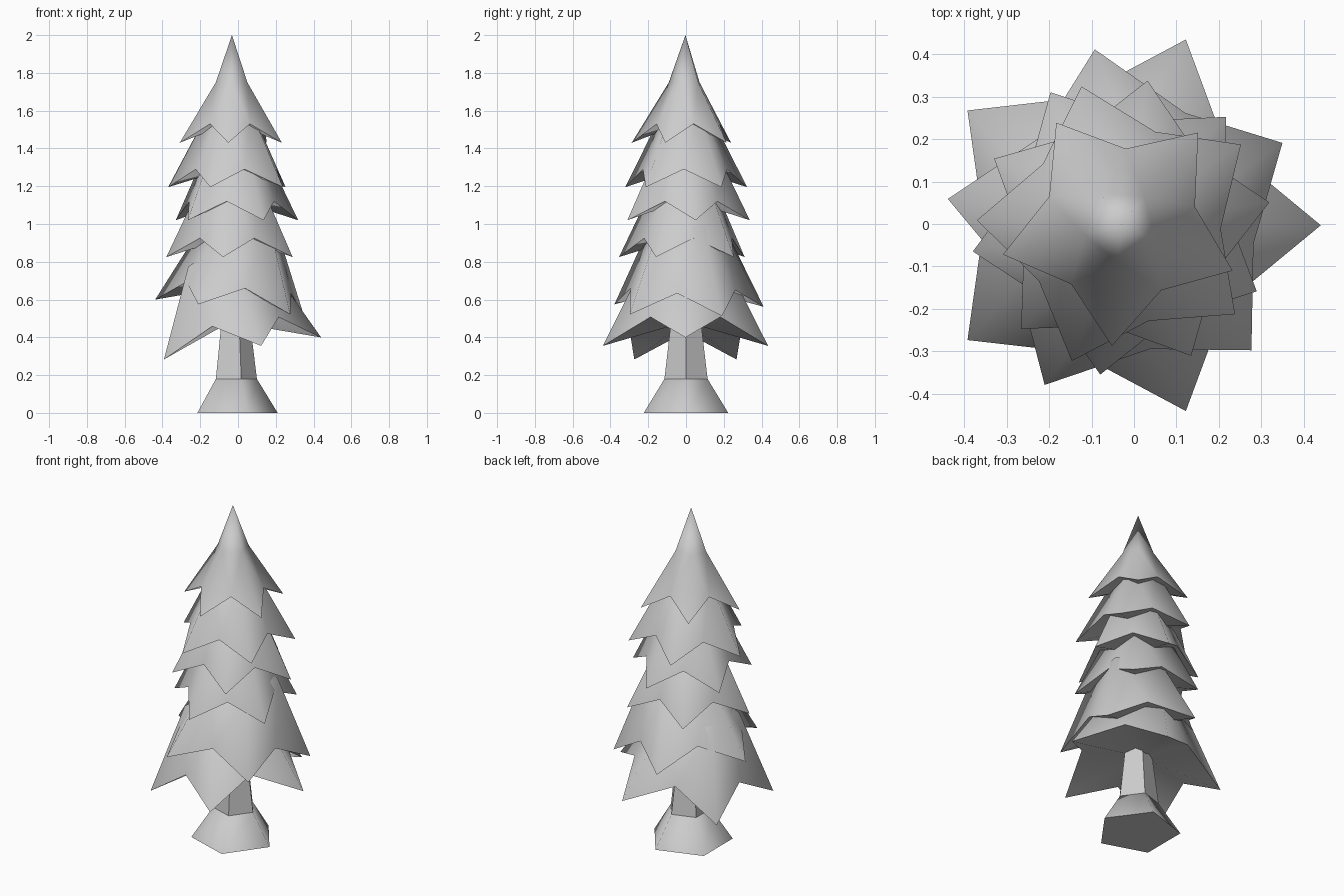
import bpy, bmesh
from math import cos, sin, radians, pi

if "Cube" in bpy.data.objects:
    bpy.data.objects.remove(bpy.data.objects["Cube"])

SIDES = 5


def finish(bm, name, smooth_angle=None):
    bmesh.ops.recalc_face_normals(bm, faces=bm.faces)
    mesh = bpy.data.meshes.new(name)
    bm.to_mesh(mesh)
    bm.free()
    obj = bpy.data.objects.new(name, mesh)
    bpy.context.collection.objects.link(obj)
    if smooth_angle:
        bpy.ops.object.select_all(action='DESELECT')
        obj.select_set(True)
        bpy.context.view_layer.objects.active = obj
        bpy.ops.object.shade_smooth_by_angle(angle=radians(smooth_angle))
    return obj


def foliage(name, cx, tip_z, tip_r, valley_z, ring_z, ring_r, apex_z, turn, tilt):
    """Five-sided cone with a zigzag hem, a closed underside and a slight lean."""
    bm = bmesh.new()

    def vert(r, deg, z):
        a = radians(deg)
        x, y, h = r * cos(a), r * sin(a), z - tip_z
        return bm.verts.new((cx + x - tilt * h, y - 0.003, z + tilt * x))

    # hem valleys lie halfway along each flat side of the cone
    slope = (tip_r - ring_r) / (ring_z - tip_z)
    valley_r = cos(pi / SIDES) * (tip_r - slope * (valley_z - tip_z))
    step = 360 / SIDES
    angles = [turn + i * step for i in range(SIDES)]
    tips = [vert(tip_r, a, tip_z) for a in angles]
    valleys = [vert(valley_r, a + step / 2, valley_z) for a in angles]
    ring = [vert(ring_r, a, ring_z) for a in angles]
    apex = vert(0, 0, apex_z)
    under = vert(0, 0, valley_z + 0.01)
    for i in range(SIDES):
        j = (i + 1) % SIDES
        bm.faces.new((tips[i], valleys[i], ring[i]))
        bm.faces.new((valleys[i], ring[j], ring[i]))
        bm.faces.new((valleys[i], tips[j], ring[j]))
        bm.faces.new((ring[i], ring[j], apex))
        bm.faces.new((under, valleys[i], tips[i]))
        bm.faces.new((under, tips[j], valleys[i]))
    return finish(bm, name, 80)


def prism(name, bottom, top, smooth_angle=None):
    """Tapered five-sided post; each end is (centre x, z, radius)."""
    bm = bmesh.new()
    rings = [[bm.verts.new((cx + r * cos(2 * pi * i / SIDES),
                            r * sin(2 * pi * i / SIDES), z)) for i in range(SIDES)]
             for cx, z, r in (bottom, top)]
    for ring in rings:
        bm.faces.new(ring)
    for i in range(SIDES):
        j = (i + 1) % SIDES
        bm.faces.new((rings[0][i], rings[0][j], rings[1][j], rings[1][i]))
    return finish(bm, name, smooth_angle)


# Trunk with flared foot
prism("trunk_foot", (-0.025, 0, 0.235), (-0.02, 0.18, 0.12), 80)
prism("trunk", (-0.02, 0.18, 0.12), (-0.02, 0.55, 0.075))

# Branch layers, top to bottom:
# centre x, tip z, tip r, valley z, ring z, ring r, apex z, turn, tilt
LAYERS = [
    (-0.032, 1.43, 0.285, 1.53, 1.75, 0.088, 2.00, 50, 0),
    (-0.03, 1.195, 0.34, 1.29, 1.60, 0.125, 1.66, 34, 0),
    (-0.022, 1.02, 0.345, 1.12, 1.42, 0.15, 1.48, 9, 0),
    (-0.03, 0.825, 0.355, 0.925, 1.22, 0.165, 1.28, 46, 0),
    (-0.023, 0.554, 0.42, 0.665, 1.00, 0.20, 1.06, 27.5, -0.11),
    (-0.02, 0.335, 0.46, 0.472, 0.80, 0.22, 0.88, 0, 0.14),
]
for n, layer in enumerate(LAYERS, 1):
    foliage(f"foliage_layer_{n}", *layer)
